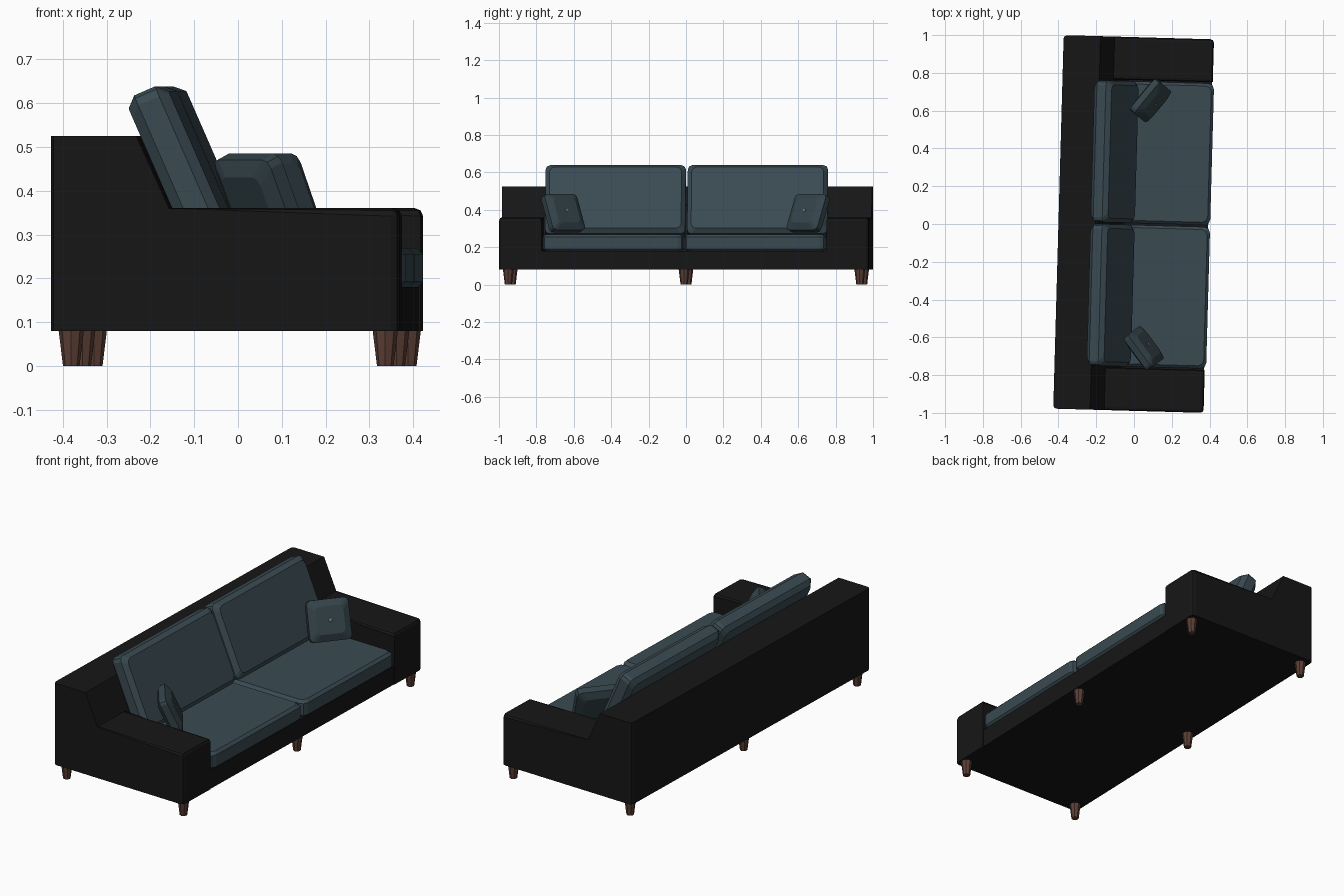
import bpy, bmesh, math
from mathutils import Matrix, Vector

if "Cube" in bpy.data.objects:
    bpy.data.objects.remove(bpy.data.objects["Cube"])

TURN = Matrix.Rotation(math.radians(-1.6), 4, 'Z')   # whole sofa sits slightly turned


def material(name, r, g, b):
    m = bpy.data.materials.new(name)
    m.diffuse_color = (r, g, b, 1)
    m.use_nodes = True
    m.node_tree.nodes["Principled BSDF"].inputs["Base Color"].default_value = m.diffuse_color
    return m


BLACK = material("black_fabric", 0.008, 0.008, 0.008)
TEAL = material("teal_fabric", 0.042, 0.07, 0.084)
DARK_TEAL = material("dark_teal_fabric", 0.034, 0.056, 0.066)
BUTTON = material("button_grey", 0.14, 0.19, 0.21)
WOOD = material("wood", 0.105, 0.05, 0.036)


def finish(name, bm, mat, matrix=Matrix()):
    bmesh.ops.transform(bm, matrix=TURN @ matrix, verts=bm.verts)
    bmesh.ops.recalc_face_normals(bm, faces=bm.faces)
    me = bpy.data.meshes.new(name)
    bm.to_mesh(me)
    bm.free()
    me.materials.append(mat)
    ob = bpy.data.objects.new(name, me)
    bpy.context.collection.objects.link(ob)
    return ob


def extrude_profile(points, y0, y1):
    bm = bmesh.new()
    face = bm.faces.new([bm.verts.new((x, y0, z)) for x, z in points])
    ext = bmesh.ops.extrude_face_region(bm, geom=[face])
    moved = [g for g in ext["geom"] if isinstance(g, bmesh.types.BMVert)]
    bmesh.ops.translate(bm, verts=moved, vec=(0, y1 - y0, 0))
    return bm


def cushion(name, w, h, t, r, inset, drop, matrix, mat):
    """Rounded-rectangle slab with chamfered front and back rims."""
    bm = bmesh.new()
    rings = []
    for z, i in ((-t/2, inset), (-t/2 + drop, 0), (t/2 - drop, 0), (t/2, inset)):
        ring = []
        for k, (sx, sy) in enumerate(((1, 1), (-1, 1), (-1, -1), (1, -1))):
            for j in range(3):
                a = math.pi / 2 * k + math.pi / 4 * j
                ring.append(bm.verts.new((sx * (w/2 - r - i) + r * math.cos(a),
                                          sy * (h/2 - r - i) + r * math.sin(a), z)))
        rings.append(ring)
    n = len(rings[0])
    for a, b in zip(rings, rings[1:]):
        for k in range(n):
            bm.faces.new((a[k], a[(k+1) % n], b[(k+1) % n], b[k]))
    bm.faces.new(rings[0][::-1])
    bm.faces.new(rings[-1])
    return finish(name, bm, mat, matrix)


def leaning(centre, yaw, lean):
    """Frame whose local z faces out and up, leaning back by the given angle."""
    a, s, c = math.radians(yaw), math.sin(math.radians(lean)), math.cos(math.radians(lean))
    d, up = Vector((math.cos(a), math.sin(a), 0)), Vector((0, 0, 1))
    u, v, n = Vector((-d.y, d.x, 0)), up * c - d * s, d * c + up * s
    m = Matrix((u, v, n)).transposed().to_4x4()
    m.translation = centre
    return m


# Base and sloped backrest
finish("base_and_back", extrude_profile(
    [(-.40, .08), (.393, .08), (.393, .18), (-.05, .18), (-.205, .525), (-.40, .525)],
    -.762, .762), BLACK)

ARM = [(-.40, .08), (.396, .08), (.396, .36), (-.13, .36), (-.205, .525), (-.40, .525)]
for side, label in ((-1, "right"), (1, "left")):
    # Armrest with softened outer corners and top rim
    bm = extrude_profile(ARM, side * .762, side * .989)
    edges = []
    for e in bm.edges:
        p, q = (v.co for v in e.verts)
        upright = abs(p.x - q.x) < 1e-4 and abs(p.y - q.y) < 1e-4 and abs(p.y) > .9
        rim = abs(p.z - .36) < 1e-4 and abs(q.z - .36) < 1e-4 and max(p.x, q.x) > .3
        if upright or rim:
            edges.append(e)
    bmesh.ops.bevel(bm, geom=edges, offset=.018, segments=2, profile=.5, affect='EDGES')
    finish(label + "_arm", bm, BLACK)

    # Seat and back cushions
    cushion(label + "_seat_cushion", .52, .75, .092, .03, .014, .014,
            Matrix.Translation((.143, side * .38, .223)), TEAL)
    cushion(label + "_back_cushion", .75, .40, .10, .025, .022, .024,
            leaning((-.113, side * .38, .445), 0, 23.6), TEAL)

    # Throw pillow with centre button
    frame = leaning((.07, side * .655, .382), -side * 38, 24)
    cushion(label + "_pillow", .215, .21, .075, .022, .035, .02, frame, DARK_TEAL)
    bm = bmesh.new()
    bmesh.ops.create_uvsphere(bm, u_segments=8, v_segments=6, radius=.01)
    finish(label + "_pillow_button", bm, BUTTON,
           frame @ Matrix.Translation((0, 0, .038)) @ Matrix.Diagonal((1, 1, .4, 1)))

# Tapered legs
for x, row in ((-.355, "back"), (.363, "front")):
    for y, place in ((-.94, "right"), (0, "middle"), (.94, "left")):
        bm = bmesh.new()
        bmesh.ops.create_cone(bm, cap_ends=True, segments=8, radius1=.019, radius2=.029, depth=.082)
        finish(f"{row}_{place}_leg", bm, WOOD, Matrix.Translation((x, y, .041)))
